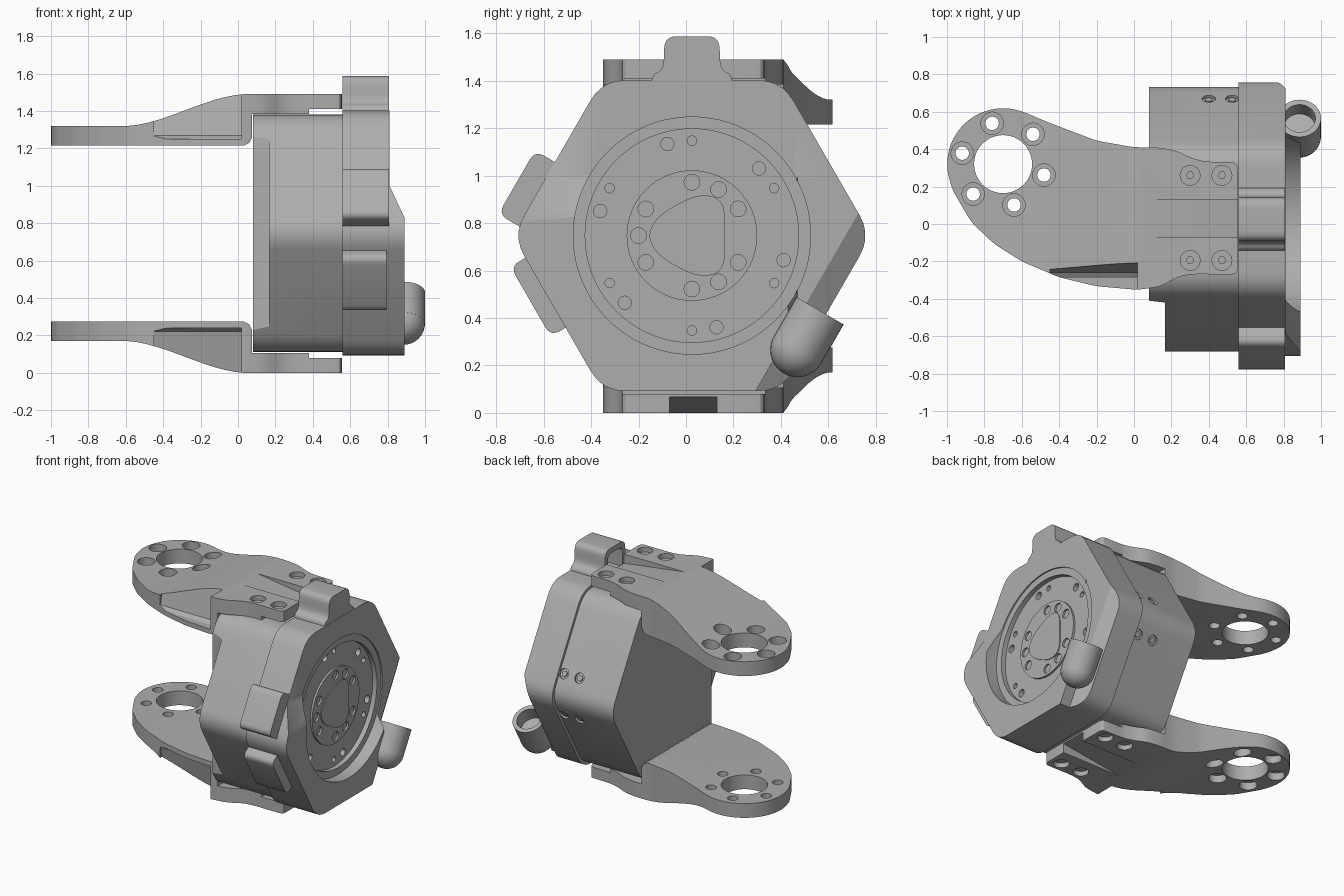
import bpy, bmesh, math
from math import sin, cos, radians
from mathutils import Matrix, Vector

if "Cube" in bpy.data.objects:
    bpy.data.objects.remove(bpy.data.objects["Cube"])

GREY = (0.42, 0.42, 0.42, 1)
mat = bpy.data.materials.new("grey")
mat.use_nodes = True
mat.diffuse_color = GREY
mat.node_tree.nodes["Principled BSDF"].inputs["Base Color"].default_value = GREY

CY, CZ = 0.025, 0.747          # centre of the hexagonal housing
RING = (-0.70, 0.32)           # centre of the arm's round flange

def add(name, bm):
    bmesh.ops.recalc_face_normals(bm, faces=bm.faces)
    mesh = bpy.data.meshes.new(name)
    bm.to_mesh(mesh)
    bm.free()
    mesh.materials.append(mat)
    ob = bpy.data.objects.new(name, mesh)
    bpy.context.collection.objects.link(ob)
    return ob

def prism(name, pts, axis, lo, hi):
    """Extrude a 2D outline along a world axis."""
    place = {"X": lambda u, v, w: (w, u, v),
             "Y": lambda u, v, w: (u, w, v),
             "Z": lambda u, v, w: (u, v, w)}[axis]
    bm = bmesh.new()
    a, b = ([bm.verts.new(place(u, v, w)) for u, v in pts] for w in (lo, hi))
    bm.faces.new(a)
    bm.faces.new(b[::-1])
    for i in range(len(a)):
        bm.faces.new((a[i - 1], a[i], b[i], b[i - 1]))
    return add(name, bm)

def polar(u, v, r, deg):
    return (u + r * cos(radians(deg)), v + r * sin(radians(deg)))

def circle(u, v, r, n=32):
    return [polar(u, v, r, 360 * i / n) for i in range(n)]

def rounded(pts, setback, steps=5):
    """Round each corner of an outline."""
    out = []
    for i, p in enumerate(pts):
        p = Vector(p)
        a, b = Vector(pts[i - 1]) - p, Vector(pts[(i + 1) % len(pts)]) - p
        a = p + a.normalized() * min(setback, a.length * 0.45)
        b = p + b.normalized() * min(setback, b.length * 0.45)
        for k in range(steps + 1):
            t = k / steps
            out.append(tuple(a * (1 - t) ** 2 + p * (2 * t * (1 - t)) + b * t * t))
    return out

def hexagon(apothem):
    r = apothem / cos(radians(30))
    return rounded([polar(CY, CZ, r, 60 * i) for i in range(6)], 0.1)

def edge_frame(angle, pts):
    """Map (along the edge, outwards) points onto a housing side facing the angle."""
    n = Vector(polar(0, 0, 1, angle))
    t = Vector((n.y, -n.x))
    return [tuple(Vector((CY, CZ)) + t * a + n * b) for a, b in pts]

def boolean(ob, cutters, op="DIFFERENCE"):
    for c in cutters:
        m = ob.modifiers.new("cut", "BOOLEAN")
        m.operation, m.solver, m.object = op, "EXACT", c
        bpy.context.view_layer.objects.active = ob
        bpy.ops.object.modifier_apply(modifier=m.name)
        bpy.data.objects.remove(c)

def smooth(ob):
    bpy.ops.object.select_all(action="DESELECT")
    ob.select_set(True)
    bpy.context.view_layer.objects.active = ob
    bpy.ops.object.shade_smooth_by_angle(angle=radians(28))

def rod(name, centre, direction, r, depth, n=24):
    bm = bmesh.new()
    rot = direction.to_track_quat("Z", "Y").to_matrix().to_4x4()
    bmesh.ops.create_cone(bm, cap_ends=True, segments=n, radius1=r, radius2=r, depth=depth,
                          matrix=Matrix.Translation(centre) @ rot)
    return add(name, bm)

# Rear housing with its stepped front corner and side screw holes
rear = prism("rear_housing", hexagon(0.635), "X", 0.08, 0.565)
cuts = [prism("step", [(0, -0.40), (0.165, -0.42), (0.165, -1), (0, -1)], "Z", 0, 1.5)]
for angle, along in ((30, 0.19), (-30, -0.19)):
    n = Vector((0, *polar(0, 0, 1, angle)))
    for x in (0.40, 0.525):
        centre = Vector((x, *edge_frame(angle, [(along, 0.635)])[0]))
        cuts.append(rod("screw_hole", centre, n, 0.036, 0.03))
        smooth(rod("side_screw", centre - n * 0.011, n, 0.02, 0.012))
boolean(rear, cuts)
smooth(rear)

# Front housing, raised on its lower front side, with a round recess
cap = prism("front_housing", hexagon(0.655), "X", 0.56, 0.89)
cuts = [prism("upper", [(0.81, 1.0), (0.89, 0.83), (1, 0.83), (1, 1.7), (0.81, 1.7)], "Y", -1, 1),
        prism("side", [(0.81, 0.47), (0.89, 0.43), (1, 0.43), (1, 1), (0.81, 1)], "Z", -0.1, 1.7),
        prism("ring_recess", circle(CY, CZ, 0.5, 80), "X", 0.80, 1),
        prism("dish", circle(CY, CZ, 0.45, 80), "X", 0.765, 1)]
for i in range(6):
    for start, r in ((45, 0.028), (30, 0.02)):
        hole = circle(*polar(CY, CZ, 0.4, start + 60 * i), r, 16)
        cuts.append(prism("bolt_hole", hole, "X", 0.72, 0.9))

# Bevelled strip along the lower back side
strip = prism("strip", edge_frame(-30, [(-0.6, 0.56), (0.6, 0.56), (0.6, 0.9), (-0.6, 0.9)]),
              "X", 0.75, 1)
n = Vector((0, *polar(0, 0, 1, -30)))
for v in strip.data.vertices:
    if v.co.x < 0.8:
        v.co.x = 0.81 if (v.co - Vector((0, CY, CZ))).dot(n) < 0.7 else 0.61
boolean(cap, cuts + [strip])
smooth(cap)

# Tabs on the sides of the front housing
top_tab = prism("top_tab", rounded(edge_frame(90, [
    (-0.17, 0.63), (-0.165, 0.68), (-0.12, 0.70), (-0.115, 0.84), (0.115, 0.84),
    (0.12, 0.70), (0.165, 0.68), (0.17, 0.63)]), 0.05), "X", 0.56, 0.808)
passage = rounded([(-0.06, 1.3), (0.11, 1.3), (0.11, 1.55), (-0.06, 1.55)], 0.04)
boolean(top_tab, [prism("passage", passage, "X", 0.5, 0.75)])
smooth(top_tab)
for name, angle, lo, hi, reach, x in (("upper_side_tab", 150, -0.33, -0.02, 0.752, 0.808),
                                      ("lower_side_tab", 210, -0.07, 0.27, 0.728, 0.795)):
    outline = edge_frame(angle, [(lo, 0.6), (lo, reach), (hi, reach), (hi, 0.6)])
    smooth(prism(name, rounded(outline, 0.045), "X", 0.56, x))

# Output hub with bolt holes and a three-lobed plate
hub = prism("output_hub", circle(CY, CZ, 0.275, 64), "X", 0.75, 0.78)
boolean(hub, [prism("hub_hole", circle(*polar(CY, CZ, 0.225, deg), 0.033, 20), "X", 0.766, 0.9)
              for deg in (30, 60, 90, 150, 180, 210, 270, 300, 330)])
smooth(hub)
lobes = [(-0.19, 0.0), (-0.14, 0.09), (0.03, 0.18), (0.14, 0.15),
         (0.14, -0.15), (0.03, -0.18), (-0.14, -0.09)]
smooth(prism("lobed_plate", rounded([(CY + y, CZ + z) for y, z in lobes], 0.09), "X", 0.77, 0.787))

# Cable socket: domed barrel along the lower back side, open at its upper end
axis = Vector((0, *polar(0, 0, 1, 60)))
mouth = Vector((0.885, 0.565, 0.43))
base = mouth - axis * 0.19
bm = bmesh.new()
bmesh.ops.create_uvsphere(bm, u_segments=32, v_segments=16, radius=0.115,
                          matrix=Matrix.Translation(base))
socket = add("cable_socket", bm)
boolean(socket, [rod("barrel", (mouth + base) / 2, axis, 0.115, 0.19, 32)], "UNION")
boolean(socket, [rod("bore", mouth, axis, 0.085, 0.2, 32)])
smooth(socket)

# Arms: side profile crossed with the plan outline
side = [(-1.1, 1.215), (0.03, 1.215), (0.06, 1.23), (0.075, 1.26), (0.075, 1.383), (0.38, 1.383),
        (0.38, 1.41), (0.6, 1.41), (0.6, 1.49)]
for i in range(13):
    t = i / 12
    side.append((0.03 - 0.62 * t, 1.49 - 0.17 * (0.75 * t * t * (3 - 2 * t) + 0.25 * t)))
side.append((-1.1, 1.32))
plan = [(-0.97, 0.18), (-0.87, 0.01), (-0.75, -0.105), (-0.6, -0.2), (-0.4, -0.285), (-0.2, -0.333),
        (0.02, -0.352), (0.14, -0.335), (0.24, -0.28), (0.32, -0.268), (0.555, -0.27),
        (0.555, 0.33), (0.38, 0.333), (0.3, 0.355), (0.22, 0.395), (0.12, 0.41), (0, 0.41),
        (-0.2, 0.445), (-0.45, 0.54)] + [polar(*RING, 0.3, a) for a in range(70, 196, 12)]

for name in ("upper_arm", "lower_arm"):
    arm = prism(name, side, "Y", -1, 1)
    boolean(arm, [prism("plan", rounded(plan, 0.035, 3), "Z", 1, 1.7)], "INTERSECT")
    cuts = [prism("scoop", [(-0.205, 1.5), (-0.26, 1.27), (-0.29, 1.25), (-0.5, 1.25),
                            (-0.5, 1.7), (-0.205, 1.7)], "X", -0.45, 0.02),
            prism("cable_ramp", [(0.05, 1.492), (0.57, 1.42), (0.57, 1.6), (0.05, 1.6)],
                  "Y", -0.07, 0.13),
            prism("centre_hole", circle(*RING, 0.155, 48), "Z", 1, 1.7)]
    for i in range(6):
        spot = polar(*RING, 0.226, 45 + 60 * i)
        cuts.append(prism("through", circle(*spot, 0.036, 24), "Z", 1, 1.7))
        cuts.append(prism("counterbore", circle(*spot, 0.06, 24), "Z", 1.265, 1.7))
    for x in (0.30, 0.47):
        for y in (0.26, -0.195):
            cuts.append(prism("screw_seat", circle(x, y, 0.053, 24), "Z", 1.455, 1.7))
            cuts.append(prism("screw_socket", circle(x, y, 0.02, 6), "Z", 1.43, 1.7))
    boolean(arm, cuts)
    if name == "lower_arm":
        arm.data.transform(Matrix.Translation((0, 0, 1.49)) @ Matrix.Scale(-1, 4, (0, 0, 1)))
        arm.data.flip_normals()
    smooth(arm)
